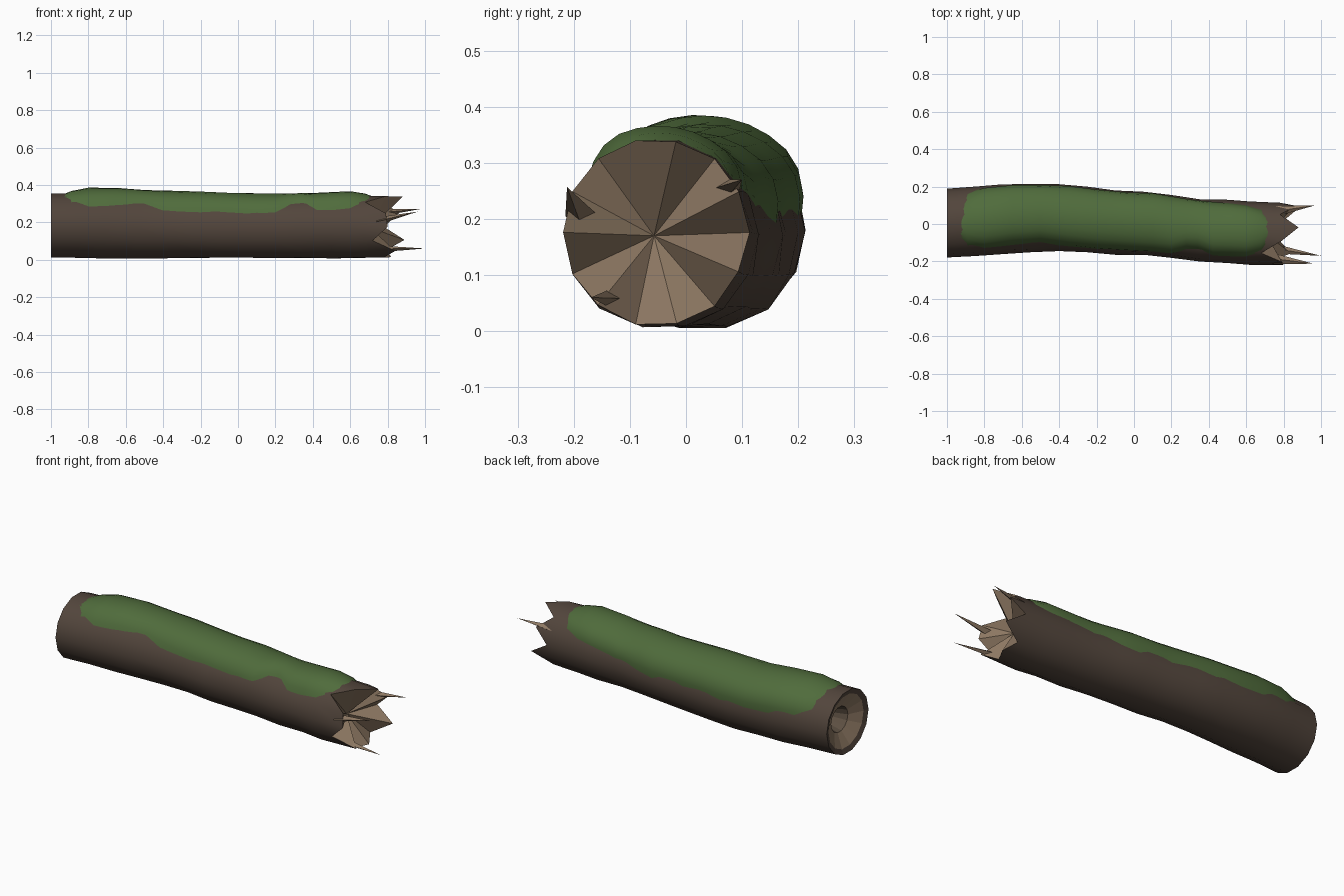
import bpy, bmesh, math, random
from mathutils import Vector

if "Cube" in bpy.data.objects:
    bpy.data.objects.remove(bpy.data.objects["Cube"])

random.seed(4)
SIDES = 14

# Log stations: x, centre y, half width, bottom z, top z
STATIONS = [(-1.0, .005, .184, .008, .358), (-.7, .027, .187, .004, .364),
            (-.4, .034, .178, .003, .352), (0, .005, .170, .006, .335),
            (.4, -.035, .167, .005, .338), (.7, -.052, .167, .006, .345),
            (1.0, -.056, .163, .016, .34)]


def station(x):
    for a, b in zip(STATIONS, STATIONS[1:]):
        if x <= b[0]:
            t = (x - a[0]) / (b[0] - a[0])
            t = t * t * (3 - 2 * t)
            return [p + (q - p) * t for p, q in zip(a[1:], b[1:])]
    return STATIONS[-1][1:]


def surf(x, ang, off=0.0, scale=1.0):
    cy, w, z0, z1 = station(x)
    h = (z1 - z0) / 2
    return Vector((x, cy + (w * scale + off) * math.cos(ang),
                   (z0 + z1) / 2 + (h * scale + off) * math.sin(ang)))


def material(name, col):
    m = bpy.data.materials.new(name)
    m.diffuse_color = (*col, 1)
    m.use_nodes = True
    m.node_tree.nodes["Principled BSDF"].inputs["Base Color"].default_value = m.diffuse_color
    return m


def mesh_object(name, verts, faces, mat, smooth=False):
    me = bpy.data.meshes.new(name)
    me.from_pydata([tuple(v) for v in verts], [], faces)
    bm = bmesh.new()
    bm.from_mesh(me)
    bmesh.ops.recalc_face_normals(bm, faces=bm.faces)
    for f in bm.faces:
        f.smooth = smooth
    bm.to_mesh(me)
    bm.free()
    ob = bpy.data.objects.new(name, me)
    bpy.context.collection.objects.link(ob)
    me.materials.append(mat)
    return ob


def bridge(rows, n):
    return [(r * n + i, r * n + (i + 1) % n, (r + 1) * n + (i + 1) % n, (r + 1) * n + i)
            for r in range(rows - 1) for i in range(n)]


bark = material("bark", (.085, .06, .045))
wood = material("wood", (.27, .19, .125))
rot = material("rotten_core", (.11, .08, .055))
green = material("moss", (.08, .15, .045))
angles = [2 * math.pi * i / SIDES for i in range(SIDES)]

# Bark tube, ending in a jagged rim
JAG = [.78, .86, .78, .88, .79, .68, .79, .80, .72, .84, .78, .82, .78, .89]
xs = [-1, -.85, -.7, -.55, -.4, -.25, -.1, .05, .2, .35, .5, .62]
verts = [surf(x, a, random.uniform(-.003, .003) if x > -1 else 0) for x in xs for a in angles]
rim = [surf(x, a) for x, a in zip(JAG, angles)]
mesh_object("bark_trunk", verts + rim, bridge(len(xs) + 1, SIDES), bark, True)

# Broken end: facets falling from the rim to a sunken centre
mesh_object("broken_end", rim + [Vector((.71, -.057, .17))],
            [(i, (i + 1) % SIDES, SIDES) for i in range(SIDES)], wood)

# Sawn end: bark lip, sloping wood, hollow core
def end_ring(x, s):
    return [surf(-1, a, 0, s) + Vector((x + 1, 0, 0)) for a in angles]

mesh_object("bark_lip", end_ring(-1, 1) + end_ring(-.99, .84), bridge(2, SIDES), bark)
mesh_object("sawn_end", end_ring(-.99, .84) + end_ring(-.95, .4), bridge(2, SIDES), wood)
mesh_object("hollow_core", end_ring(-.95, .4) + end_ring(-.86, .25),
            bridge(2, SIDES) + [tuple(range(SIDES, 2 * SIDES))], rot)

# Splinters: thin pointed slivers standing out of the break
for n, (base, tip, r) in enumerate([((.74, -.185, .205), (.96, -.212, .257), .03),
                                    ((.74, .065, .25), (.97, .10, .27), .03),
                                    ((.74, -.13, .058), (1.0, -.17, .06), .027)]):
    b, t = Vector(base), Vector(tip)
    pts = [b + Vector((0, r * math.cos(k * math.pi / 2), r * .7 * math.sin(k * math.pi / 2)))
           for k in range(4)]
    mesh_object(f"splinter_{n + 1}", pts + [t],
                [(k, (k + 1) % 4, 4) for k in range(4)] + [(3, 2, 1, 0)], wood)

# Moss blanket: x, back edge angle, front edge angle (degrees)
EDGE = [(-.93, 55, 120), (-.89, 25, 138), (-.8, 14, 149), (-.65, 10, 145), (-.5, 8, 144),
        (-.35, 8, 154), (-.2, 8, 157), (-.05, 8, 158), (.1, 8, 160), (.2, 10, 156),
        (.28, 12, 135), (.34, 12, 132), (.42, 14, 146), (.52, 16, 145), (.6, 20, 143),
        (.68, 32, 130), (.72, 55, 112)]
N = 13
verts, faces = [], []
for r, (x, lo, hi) in enumerate(EDGE):
    fade = min(1, r / 2, (len(EDGE) - 1 - r) / 2)
    for j in range(N):
        t = j / (N - 1)
        bulge = fade * min(1, 4 * t * (1 - t) * 1.5)
        off = -.008 + .028 * bulge + .003 * math.sin(9 * x + 4 * t)
        verts.append(surf(x, math.radians(lo + (hi - lo) * t), off))
        if r and j:
            i = r * N + j
            faces.append((i, i - 1, i - N - 1, i - N))
moss = mesh_object("moss_blanket", verts, faces, green, True)
if sum(p.normal.z for p in moss.data.polygons) < 0:
    moss.data.flip_normals()
